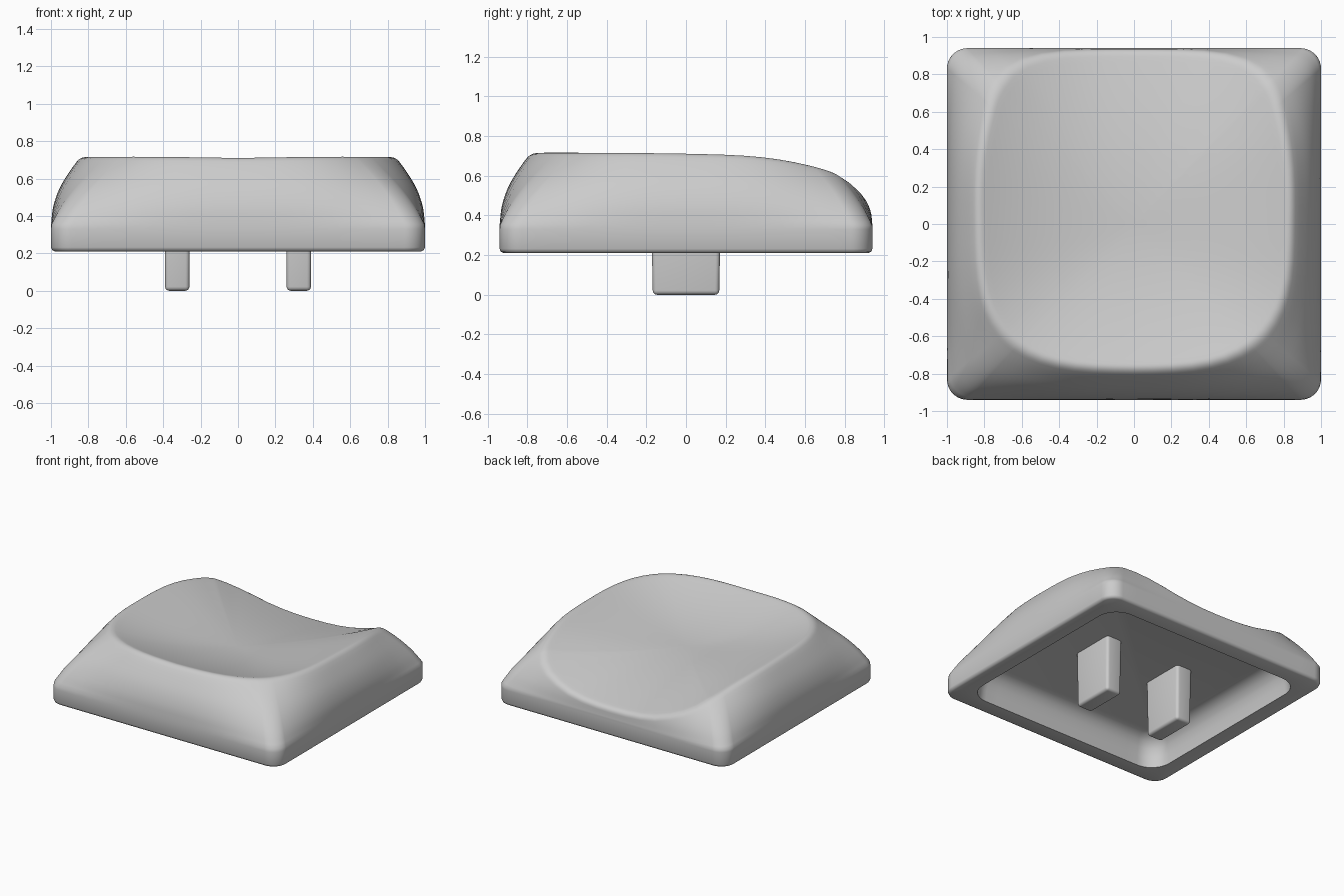
import bpy, bmesh, math
from mathutils import Vector

cube = bpy.data.objects.get("Cube")
if cube:
    bpy.data.objects.remove(cube, do_unlink=True)

grey = bpy.data.materials.new("light_grey_plastic")
grey.use_nodes = True
colour = (0.6, 0.6, 0.6, 1)
grey.diffuse_color = colour
grey.node_tree.nodes["Principled BSDF"].inputs["Base Color"].default_value = colour

HALF_X, HALF_Y = 1.0, 0.94


def curve(points, t):
    """Smooth interpolation through (t, value) points."""
    t = min(max(t, points[0][0]), points[-1][0])
    n = len(points)
    i = next(k for k in range(n - 1) if t <= points[k + 1][0])

    def slope(k):
        a, b = points[max(k - 1, 0)], points[min(k + 1, n - 1)]
        return (b[1] - a[1]) / (b[0] - a[0])
    (t0, v0), (t1, v1) = points[i], points[i + 1]
    h = t1 - t0
    u = (t - t0) / h
    return (v0 * (1 + 2 * u) * (1 - u) ** 2 + v1 * u * u * (3 - 2 * u)
            + h * u * (1 - u) * (slope(i) * (1 - u) - slope(i + 1) * u))


# Wall inset by height, and rim height by angle away from the back
WALL = [(0.35, 0), (0.45, 0.012), (0.55, 0.047), (0.65, 0.108), (0.72, 0.163), (0.8, 0.24)]
RIM = [(-20, 0.45), (0, 0.425), (20, 0.45), (35, 0.54), (45, 0.63), (60, 0.693),
       (80, 0.717), (140, 0.725), (180, 0.718)]
CENTRE_Z = 0.56


def rounded_rect(inset, radius, arc=10, side=14):
    a, b = HALF_X - inset - radius, HALF_Y - inset - radius
    centres = [Vector((a, b)), Vector((-a, b)), Vector((-a, -b)), Vector((a, -b))]
    pts = []
    for q, c in enumerate(centres):
        for k in range(arc + 1):
            ang = (q + k / arc) * math.pi / 2
            pts.append(c + radius * Vector((math.cos(ang), math.sin(ang))))
        ang = (q + 1) * math.pi / 2
        end = centres[(q + 1) % 4] + radius * Vector((math.cos(ang), math.sin(ang)))
        start = pts[-1]
        pts += [start.lerp(end, k / side) for k in range(1, side)]
    return pts


BASE = rounded_rect(0, 0.11)


def wall_point(i, z):
    """Wall outline, softening from rounded square to squircle with height."""
    inset = curve(WALL, z)
    a, b = HALF_X - inset, HALF_Y - inset
    p = Vector((BASE[i].x * a / HALF_X, BASE[i].y * b / HALF_Y))
    n = 3.1
    squircle = p / (abs(p.x / a) ** n + abs(p.y / b) ** n) ** (1 / n)
    p = p.lerp(squircle, min(max((z - 0.35) / 0.36, 0), 1))
    return Vector((p.x, p.y, z))


def rim_point(i):
    angle = math.degrees(abs(math.atan2(BASE[i].x, BASE[i].y)))
    return wall_point(i, curve(RIM, angle))


def dish_point(rim, s):
    """Scooped top: a quadratic bowl that spills over the low back edge."""
    z = CENTRE_Z + (rim.z - CENTRE_Z) * s ** 2.1 - 0.04 * rim.y * s * (1 - s * s)
    return Vector((rim.x * s, rim.y * s, z))


def flat_ring(inset, radius, z):
    return [Vector((p.x, p.y, z)) for p in rounded_rect(inset, radius)]


count = len(BASE)
rims = [rim_point(i) for i in range(count)]
rings = []

# Underside cavity, from its ceiling out to the bottom lip
for inset, radius, z in [(0.26, 0.08, 0.435), (0.22, 0.11, 0.425), (0.18, 0.14, 0.395),
                         (0.155, 0.15, 0.35), (0.14, 0.16, 0.29), (0.135, 0.16, 0.21),
                         (0.022, 0.09, 0.21), (0.007, 0.103, 0.217), (0, 0.11, 0.232)]:
    rings.append(flat_ring(inset, radius, z))

# Outer walls, stopping just under the rim
STEPS = 14
for k in range(STEPS + 1):
    rings.append([wall_point(i, 0.33 + (rims[i].z - 0.03 - 0.33) * k / STEPS)
                  for i in range(count)])

# Rounded rim, then the scooped top
wall_top = rings[-1]
dish_edge = [dish_point(r, 0.96) for r in rims]
for k in range(1, 6):
    t = k / 6
    rings.append([wall_top[i] * (1 - t) ** 2 + rims[i] * 2 * t * (1 - t) + dish_edge[i] * t * t
                  for i in range(count)])
rings.append(dish_edge)
for k in range(19):
    rings.append([dish_point(r, 0.93 - 0.05 * k) for r in rims])

bm = bmesh.new()
loops = [[bm.verts.new(p) for p in ring] for ring in rings]
for low, high in zip(loops, loops[1:]):
    for i in range(count):
        j = (i + 1) % count
        bm.faces.new((low[i], low[j], high[j], high[i]))
bm.faces.new(loops[0][::-1])
centre = bm.verts.new((0, 0, CENTRE_Z))
for i in range(count):
    bm.faces.new((loops[-1][i], loops[-1][(i + 1) % count], centre))
bmesh.ops.recalc_face_normals(bm, faces=bm.faces)


def finish(bm, name):
    mesh = bpy.data.meshes.new(name)
    bm.to_mesh(mesh)
    bm.free()
    mesh.materials.append(grey)
    obj = bpy.data.objects.new(name, mesh)
    bpy.context.collection.objects.link(obj)
    bpy.ops.object.select_all(action='DESELECT')
    obj.select_set(True)
    bpy.context.view_layer.objects.active = obj
    bpy.ops.object.shade_smooth_by_angle(angle=math.radians(45))


finish(bm, "key_cap_shell")

# Two mounting prongs, slightly wider where they meet the cap
for side, name in ((-1, "right_prong"), (1, "left_prong")):
    bm = bmesh.new()
    bmesh.ops.create_cube(bm, size=1)
    for v in bm.verts:
        flare = 1.05 if v.co.z > 0 else 1
        v.co = (side * 0.325 + v.co.x * 0.13 * flare, v.co.y * 0.335 * flare,
                0.23 + v.co.z * 0.46)
    bmesh.ops.bevel(bm, geom=bm.edges[:], offset=0.022, segments=4, profile=0.5, affect='EDGES')
    finish(bm, name)
